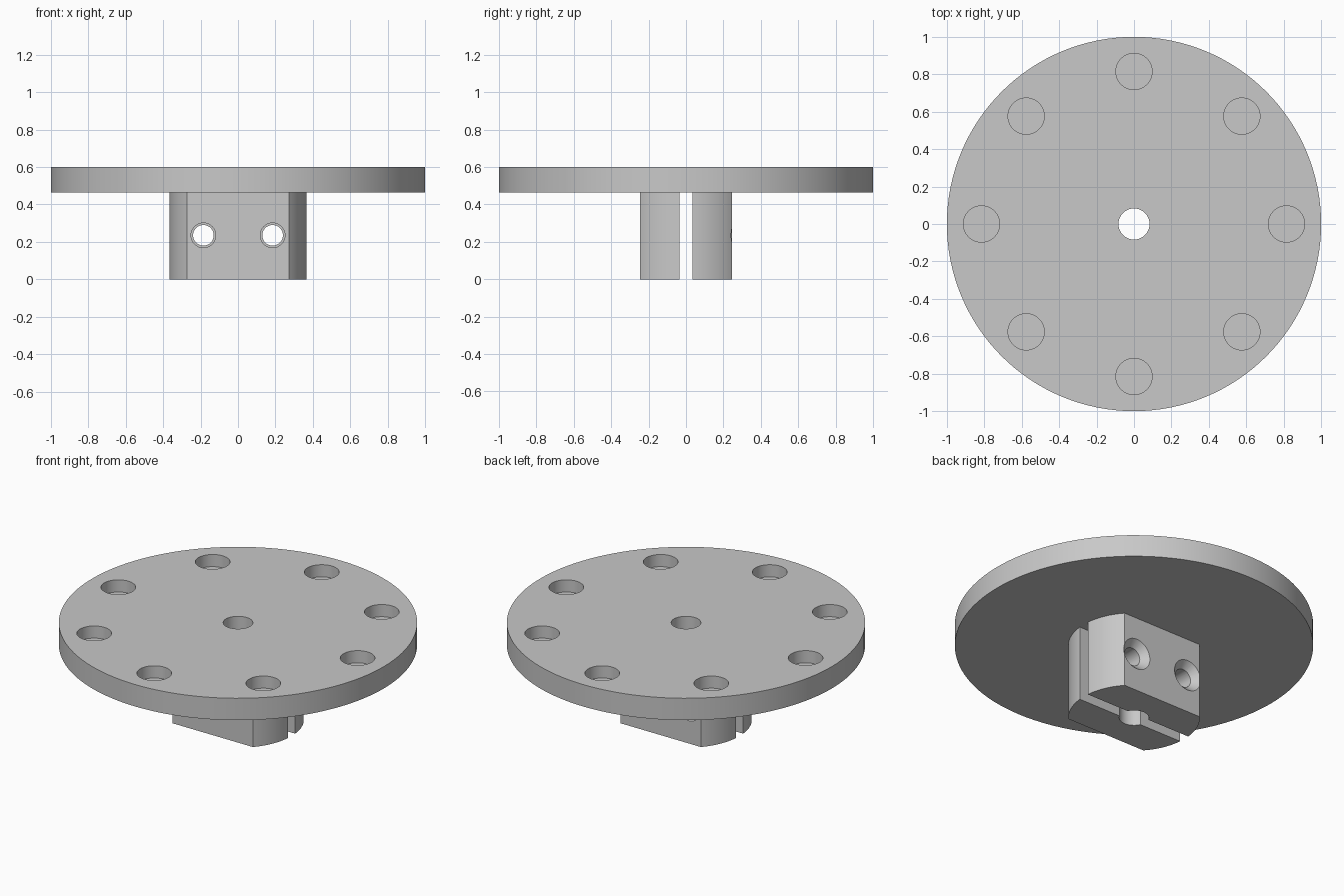
import bpy
import math
from mathutils import Matrix, Vector

cube = bpy.data.objects.get("Cube")
if cube:
    bpy.data.objects.remove(cube, do_unlink=True)

DISC_BOTTOM, TOP = 0.465, 0.6
FLAT = 0.245            # half depth of the hub between its flats
SCREW_X, SCREW_Z = 0.185, 0.235

grey = bpy.data.materials.new("plain grey")
grey.use_nodes = True
colour = (0.58, 0.58, 0.58, 1)
grey.diffuse_color = colour
grey.node_tree.nodes["Principled BSDF"].inputs["Base Color"].default_value = colour


def rod(name, start, end, r1, r2=None, sides=48):
    """Cylinder or cone running from start to end."""
    a, b = Vector(start), Vector(end)
    bpy.ops.mesh.primitive_cone_add(vertices=sides, radius1=r1, radius2=r1 if r2 is None else r2,
                                    depth=(b - a).length)
    ob = bpy.context.object
    ob.name = name
    turn = (b - a).to_track_quat('Z', 'Y').to_matrix().to_4x4()
    ob.data.transform(Matrix.Translation((a + b) / 2) @ turn)
    ob.data.materials.append(grey)
    return ob


def block(name, size, centre):
    bpy.ops.mesh.primitive_cube_add(size=1)
    ob = bpy.context.object
    ob.name = name
    ob.data.transform(Matrix.Translation(centre) @ Matrix.Diagonal((*size, 1)))
    ob.data.materials.append(grey)
    return ob


def combine(ob, other, operation='DIFFERENCE'):
    """Apply a boolean and discard the helper."""
    other.hide_render = True
    mod = ob.modifiers.new("cut", 'BOOLEAN')
    mod.operation, mod.solver, mod.object = operation, 'EXACT', other
    bpy.ops.object.select_all(action='DESELECT')
    ob.select_set(True)
    bpy.context.view_layer.objects.active = ob
    bpy.ops.object.modifier_apply(modifier=mod.name)
    bpy.data.objects.remove(other, do_unlink=True)


# Round plate on a hub with two flat sides
plate = rod("mounting_plate", (0, 0, DISC_BOTTOM), (0, 0, TOP), 1, sides=128)
hub = rod("clamp_hub", (0, 0, 0), (0, 0, DISC_BOTTOM + 0.02), 0.367, sides=128)
combine(hub, block("flats", (2, 2 * FLAT, 2), (0, 0, 0)), 'INTERSECT')
combine(plate, hub, 'UNION')

# Clamping slot and shaft bore
combine(plate, block("slot", (2, 0.07, 1), (0, 0, DISC_BOTTOM - 0.5)))
combine(plate, rod("bore", (0, 0, -1), (0, 0, 1), 0.083))

# Ring of blind pockets in the top
for i in range(8):
    a = math.tau * i / 8
    x, y = 0.815 * math.cos(a), 0.815 * math.sin(a)
    combine(plate, rod("pocket", (x, y, TOP - 0.075), (x, y, 1), 0.097))

# Screw holes: wide in the front jaw, countersunk at the back
for x in (-SCREW_X, SCREW_X):
    def at(y):
        return (x, y, SCREW_Z)
    combine(plate, rod("screw_hole", at(-0.5), at(0.5), 0.055))
    combine(plate, rod("front_hole", at(-0.5), at(0), 0.066))
    combine(plate, rod("countersink", at(FLAT - 0.04), at(FLAT + 0.01), 0.055, 0.105))

bpy.ops.object.shade_smooth_by_angle(angle=math.radians(30))
